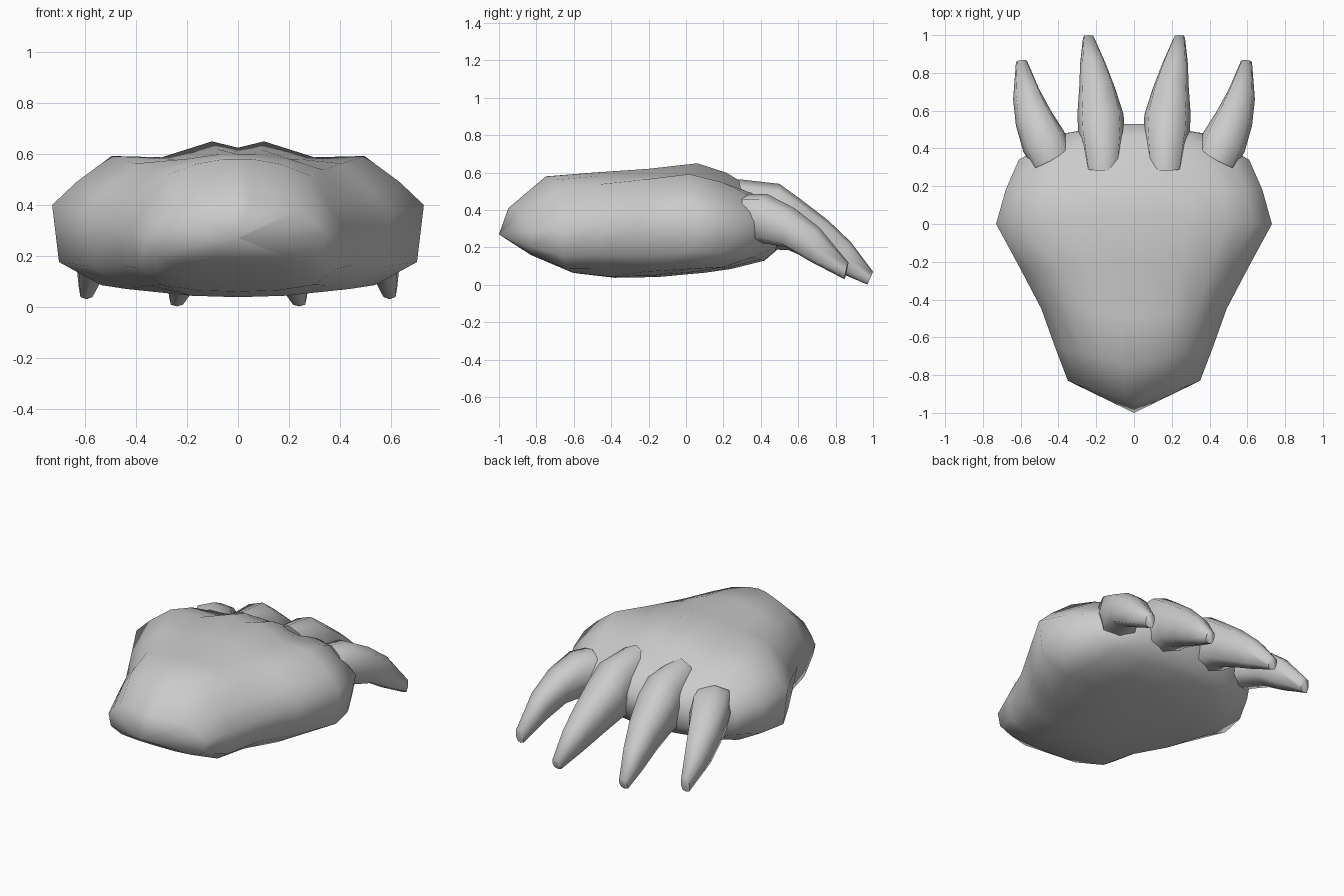
import bpy, bmesh, math

if "Cube" in bpy.data.objects:
    bpy.data.objects.remove(bpy.data.objects["Cube"])


def make_object(name, rings, mirror=False):
    """Loft closed rings into a capped, smooth-shaded solid."""
    bm = bmesh.new()
    loops = [[bm.verts.new(p) for p in r] for r in rings]
    for a, b in zip(loops, loops[1:]):
        n = len(a)
        for i in range(n):
            j = (i + 1) % n
            bm.faces.new((a[i], a[j], b[j], b[i]))
    bm.faces.new(loops[0])
    bm.faces.new(loops[-1])
    bmesh.ops.remove_doubles(bm, verts=bm.verts, dist=0.0005)
    bmesh.ops.recalc_face_normals(bm, faces=bm.faces)
    me = bpy.data.meshes.new(name)
    bm.to_mesh(me)
    bm.free()
    ob = bpy.data.objects.new(name, me)
    bpy.context.collection.objects.link(ob)
    if mirror:
        m = ob.modifiers.new("mirror", 'MIRROR')
        m.use_axis[0] = True
        m.use_clip = False
    bpy.ops.object.select_all(action='DESELECT')
    ob.select_set(True)
    bpy.context.view_layer.objects.active = ob
    bpy.ops.object.shade_smooth_by_angle(angle=math.radians(70))
    return ob


# Foot half-section: (x fraction, z fraction below/above the widest line, knuckle dip, flare)
SECTION = [(0, -1, 0, 0), (.38, -.98, 0, 0), (.72, -.89, 0, 1), (.945, -.62, 0, 1), (1, 0, 0, 0),
           (.87, .36, 0, 0), (.68, .77, 0, 0), (.41, .93, -.045, 0), (.14, 1, 0, 0), (0, 1, -.025, 0)]


def foot_ring(y, hw, zb, zw, zt, y_top, y_bot, y_mid, dip, flare):
    half = []
    for fx, fz, d, f in SECTION:
        fx, fz = fx + .03 * f * flare, fz - .08 * f * flare
        z = zw + fz * ((zw - zb) if fz < 0 else (zt - zw)) + d * dip
        yc = y_mid + abs(fz) * ((y_top if fz > 0 else y_bot) - y_mid)
        half.append((fx * hw, yc + (y - yc) * fx, z))
    return half + [(-x, yy, z) for x, yy, z in half[-2:0:-1]]


# Foot stations from heel to toes
stations = [
    (-.83, .35, .16, .28, .41, -.95, -.83, -1.0, 0, 0),
    (-.66, .415, .06, .30, .58, -.75, -.57, -.66, 0, 0),
    (-.45, .49, .038, .33, .60, -.50, -.38, -.45, 0, -.6),
    (-.24, .60, .042, .37, .62, -.20, -.15, -.24, .5, .3),
    (0.0, .73, .065, .40, .65, .07, .10, .0, 1, .6),
    (.18, .68, .085, .38, .60, .22, .24, .18, 1, 1),
    (.34, .61, .13, .34, .515, .36, .42, .40, .3, .3),
    (.48, .37, .19, .33, .45, .46, .49, .53, 0, 0),
]
rings = [foot_ring(*s) for s in stations]
heel = [(x * .001, -1 + y * 0.0001, .27) for x, y, z in rings[0]]
toe = [(x * .15, .53, .33 + (z - .33) * .3) for x, y, z in rings[-1]]
make_object("foot", [heel] + rings + [toe])


def claw(name, sections):
    """Sections: left x, y, right x, y, top z, bottom z, y lean of the top."""
    out = []
    for xl, yl, xr, yr, zt, zb, lean in sections:
        ring = []
        for i in range(8):
            a = math.tau * i / 8
            c, s = math.cos(a), math.sin(a)
            c = math.copysign(abs(c) ** .65, c) if abs(c) > .01 else 0
            s = math.copysign(abs(s) ** .65, s) if abs(s) > .01 else 0
            ring.append(((xl + xr) / 2 + c * (xr - xl) / 2,
                         (yl + yr) / 2 + c * (yr - yl) / 2 + s * lean,
                         (zt + zb) / 2 + s * (zt - zb) / 2))
        out.append(ring)
    make_object(name, out, mirror=True)


# Long inner claws
claw("inner_claw", [
    (.07, .32, .26, .32, .565, .20, -.04),
    (.05, .48, .295, .48, .54, .19, .02),
    (.055, .58, .30, .58, .46, .185, .03),
    (.10, .72, .29, .72, .345, .13, .04),
    (.15, .85, .285, .85, .23, .065, .03),
    (.21, .985, .27, .985, .07, .002, .015),
])

# Shorter splayed outer claws
claw("outer_claw", [
    (.34, .42, .54, .31, .485, .22, -.03),
    (.37, .49, .585, .38, .485, .22, .0),
    (.44, .60, .625, .52, .41, .20, .02),
    (.50, .71, .64, .66, .305, .13, .03),
    (.565, .86, .625, .855, .12, .03, .01),
])
